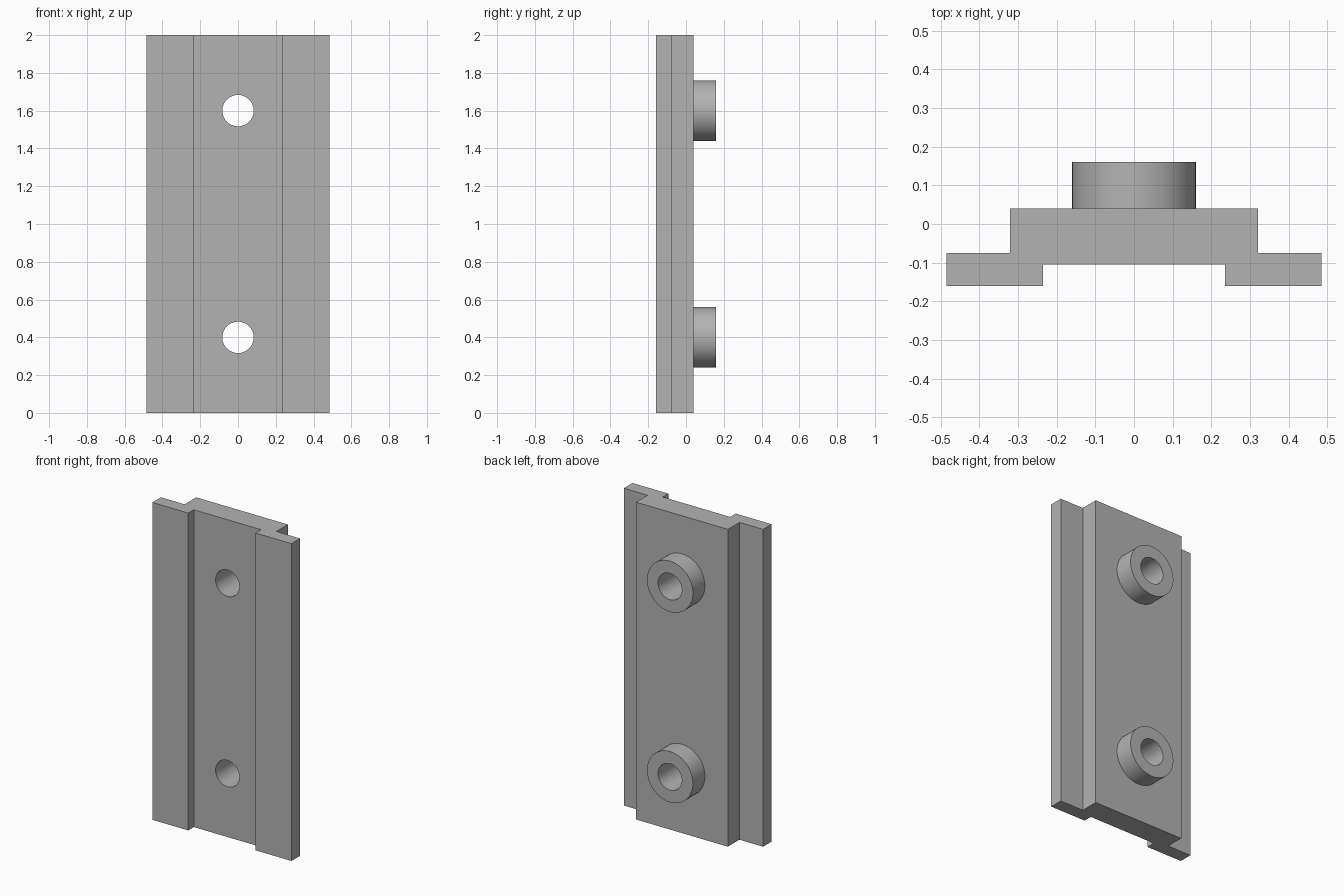
import bpy
import bmesh
import math

default = bpy.data.objects.get("Cube")
if default:
    bpy.data.objects.remove(default, do_unlink=True)

HEIGHT = 2.0
FRONT, BACK, BOSS_BACK = -0.16, 0.04, 0.16
HOLE_HEIGHTS = (0.4, 1.6)
BOSS_RADIUS, HOLE_RADIUS = 0.16, 0.083

grey = bpy.data.materials.new("plain grey")
grey.use_nodes = True
colour = (0.45, 0.45, 0.45, 1)
grey.diffuse_color = colour
grey.node_tree.nodes["Principled BSDF"].inputs["Base Color"].default_value = colour


def extruded_profile(name, half):
    """Mirror a half profile in x and extrude it upward."""
    outline = half + [(-x, y) for x, y in reversed(half)]
    bm = bmesh.new()
    face = bm.faces.new([bm.verts.new((x, y, 0)) for x, y in outline])
    top = bmesh.ops.extrude_face_region(bm, geom=[face])["geom"]
    bmesh.ops.translate(bm, vec=(0, 0, HEIGHT),
                        verts=[v for v in top if isinstance(v, bmesh.types.BMVert)])
    bmesh.ops.recalc_face_normals(bm, faces=bm.faces)
    mesh = bpy.data.meshes.new(name)
    bm.to_mesh(mesh)
    bm.free()
    obj = bpy.data.objects.new(name, mesh)
    bpy.context.collection.objects.link(obj)
    mesh.materials.append(grey)
    return obj


def cylinder(name, radius, y0, y1, z):
    """Cylinder lying along y."""
    bpy.ops.mesh.primitive_cylinder_add(
        vertices=64, radius=radius, depth=y1 - y0,
        location=(0, (y0 + y1) / 2, z), rotation=(math.pi / 2, 0, 0))
    obj = bpy.context.object
    obj.name = name
    obj.data.materials.append(grey)
    return obj


def combine(target, tool, operation):
    """Apply a boolean and discard its helper."""
    tool.hide_render = True
    mod = target.modifiers.new(operation, "BOOLEAN")
    mod.operation = operation
    mod.solver = "EXACT"
    mod.object = tool
    bpy.context.view_layer.objects.active = target
    bpy.ops.object.modifier_apply(modifier=mod.name)
    bpy.data.objects.remove(tool, do_unlink=True)


# Stepped plate: side flanges, raised back and shallow front channel
plate = extruded_profile("mounting_plate", [
    (0.235, -0.105), (0.235, FRONT), (0.485, FRONT),
    (0.485, -0.075), (0.32, -0.075), (0.32, BACK)])

# Round bosses on the back, each with a through hole
for z in HOLE_HEIGHTS:
    combine(plate, cylinder("boss", BOSS_RADIUS, -0.03, BOSS_BACK, z), "UNION")
    combine(plate, cylinder("hole_cutter", HOLE_RADIUS, -0.3, 0.3, z), "DIFFERENCE")

# Smooth round walls, sharp edges elsewhere
bpy.ops.object.select_all(action="DESELECT")
plate.select_set(True)
bpy.context.view_layer.objects.active = plate
bpy.ops.object.shade_smooth_by_angle(angle=math.radians(30))
